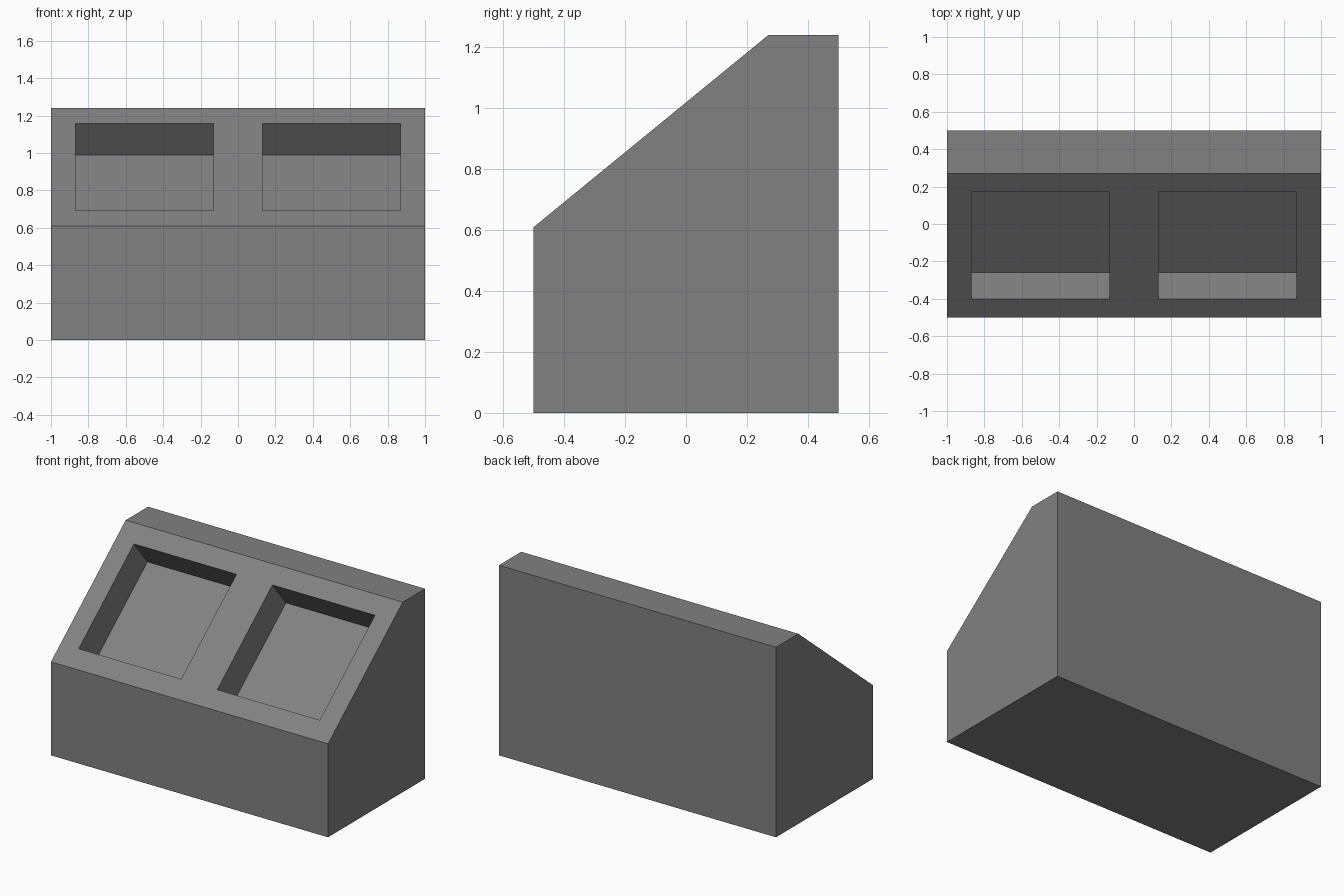
import bpy
import bmesh
from math import atan2
from mathutils import Matrix, Vector

default = bpy.data.objects.get("Cube")
if default:
    bpy.data.objects.remove(default, do_unlink=True)

# Single flat grey
grey = bpy.data.materials.new("mid_grey")
grey.use_nodes = True
colour = (0.22, 0.22, 0.22, 1)
grey.diffuse_color = colour
grey.node_tree.nodes["Principled BSDF"].inputs["Base Color"].default_value = colour


def add_object(name, bm):
    bmesh.ops.recalc_face_normals(bm, faces=bm.faces)
    mesh = bpy.data.meshes.new(name)
    bm.to_mesh(mesh)
    bm.free()
    mesh.materials.append(grey)
    obj = bpy.data.objects.new(name, mesh)
    bpy.context.collection.objects.link(obj)
    return obj


# Console body: side profile (y, z) extruded across the width
slope_low, slope_high = (-0.5, 0.61), (0.27, 1.24)
profile = [(-0.5, 0), (0.5, 0), (0.5, 1.24), slope_high, slope_low]
bm = bmesh.new()
side = bm.faces.new([bm.verts.new((-1, y, z)) for y, z in profile])
extruded = bmesh.ops.extrude_face_region(bm, geom=[side])
bmesh.ops.translate(bm, vec=(2, 0, 0),
                    verts=[v for v in extruded["geom"] if isinstance(v, bmesh.types.BMVert)])
body = add_object("console_body", bm)

# Two rectangular recesses cut square to the sloping panel
slope = Vector((0, slope_high[0] - slope_low[0], slope_high[1] - slope_low[1]))
tilt = Matrix.Rotation(atan2(slope.z, slope.y), 4, "X")
panel_centre = Vector((0, -0.115, 0.925))
depth = 0.22
length = 0.736
for label, x in (("right", -0.5), ("left", 0.5)):
    bm = bmesh.new()
    place = Matrix.Translation(panel_centre + Vector((x, 0, 0))) @ tilt
    bmesh.ops.create_cube(bm, size=1, matrix=place @ Matrix.Diagonal((0.74, length, depth * 2, 1)))
    cutter = add_object(label + "_recess_cutter", bm)
    cutter.hide_render = True

    cut = body.modifiers.new(label + "_recess", "BOOLEAN")
    cut.operation = "DIFFERENCE"
    cut.solver = "EXACT"
    cut.object = cutter
    bpy.context.view_layer.objects.active = body
    bpy.ops.object.modifier_apply(modifier=cut.name)
    bpy.data.objects.remove(cutter, do_unlink=True)
